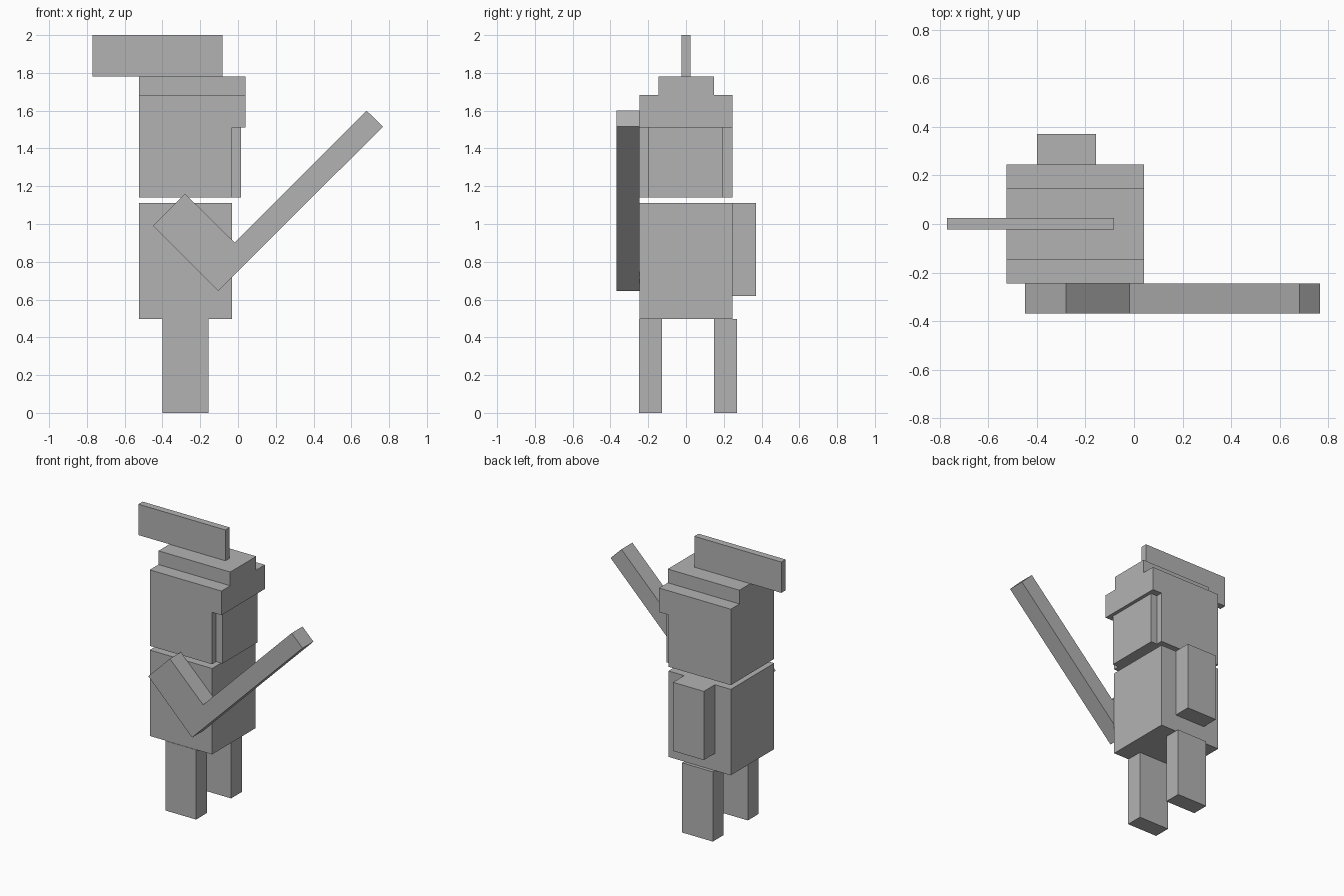
import bpy
import bmesh

if "Cube" in bpy.data.objects:
    bpy.data.objects.remove(bpy.data.objects["Cube"])

grey = bpy.data.materials.new("plain grey")
grey.diffuse_color = (0.45, 0.45, 0.45, 1)
grey.use_nodes = True
grey.node_tree.nodes["Principled BSDF"].inputs["Base Color"].default_value = grey.diffuse_color


def prism(name, outline, y0, y1):
    """Extrude an (x, z) outline from y0 to y1."""
    bm = bmesh.new()
    face = bm.faces.new([bm.verts.new((x, y0, z)) for x, z in outline])
    ext = bmesh.ops.extrude_face_region(bm, geom=[face])
    verts = [v for v in ext["geom"] if isinstance(v, bmesh.types.BMVert)]
    bmesh.ops.translate(bm, vec=(0, y1 - y0, 0), verts=verts)
    bmesh.ops.recalc_face_normals(bm, faces=bm.faces)
    mesh = bpy.data.meshes.new(name)
    bm.to_mesh(mesh)
    bm.free()
    mesh.materials.append(grey)
    obj = bpy.data.objects.new(name, mesh)
    bpy.context.collection.objects.link(obj)
    return obj


def box(name, x0, x1, y0, y1, z0, z1):
    return prism(name, [(x0, z0), (x1, z0), (x1, z1), (x0, z1)], y0, y1)


# Legs
for name, y in (("right_leg", -0.248), ("left_leg", 0.147)):
    box(name, -0.4, -0.157, y, y + 0.122, 0, 0.497)

# Torso and hanging arm
box("torso", -0.525, -0.033, -0.245, 0.245, 0.497, 1.11)
box("left_arm", -0.4, -0.157, 0.245, 0.37, 0.62, 1.11)

# Bent arm, shoulder to elbow, with a long thin rod pointing up and forward
prism("bent_arm_and_rod",
      [(-0.45, 0.99), (-0.105, 0.645), (0.767, 1.515),
       (0.681, 1.6), (-0.018, 0.902), (-0.28, 1.16)], -0.368, -0.245)

# Head with overhanging helmet brim
prism("head_and_brim",
      [(-0.525, 1.14), (-0.033, 1.14), (-0.033, 1.51),
       (0.041, 1.51), (0.041, 1.682), (-0.525, 1.682)], -0.245, 0.245)
box("face_plate", -0.033, 0.016, -0.2, 0.197, 1.14, 1.51)

# Helmet top and crest
box("helmet_top", -0.525, 0.041, -0.146, 0.147, 1.682, 1.78)
box("crest", -0.77, -0.083, -0.023, 0.025, 1.78, 2.0)
